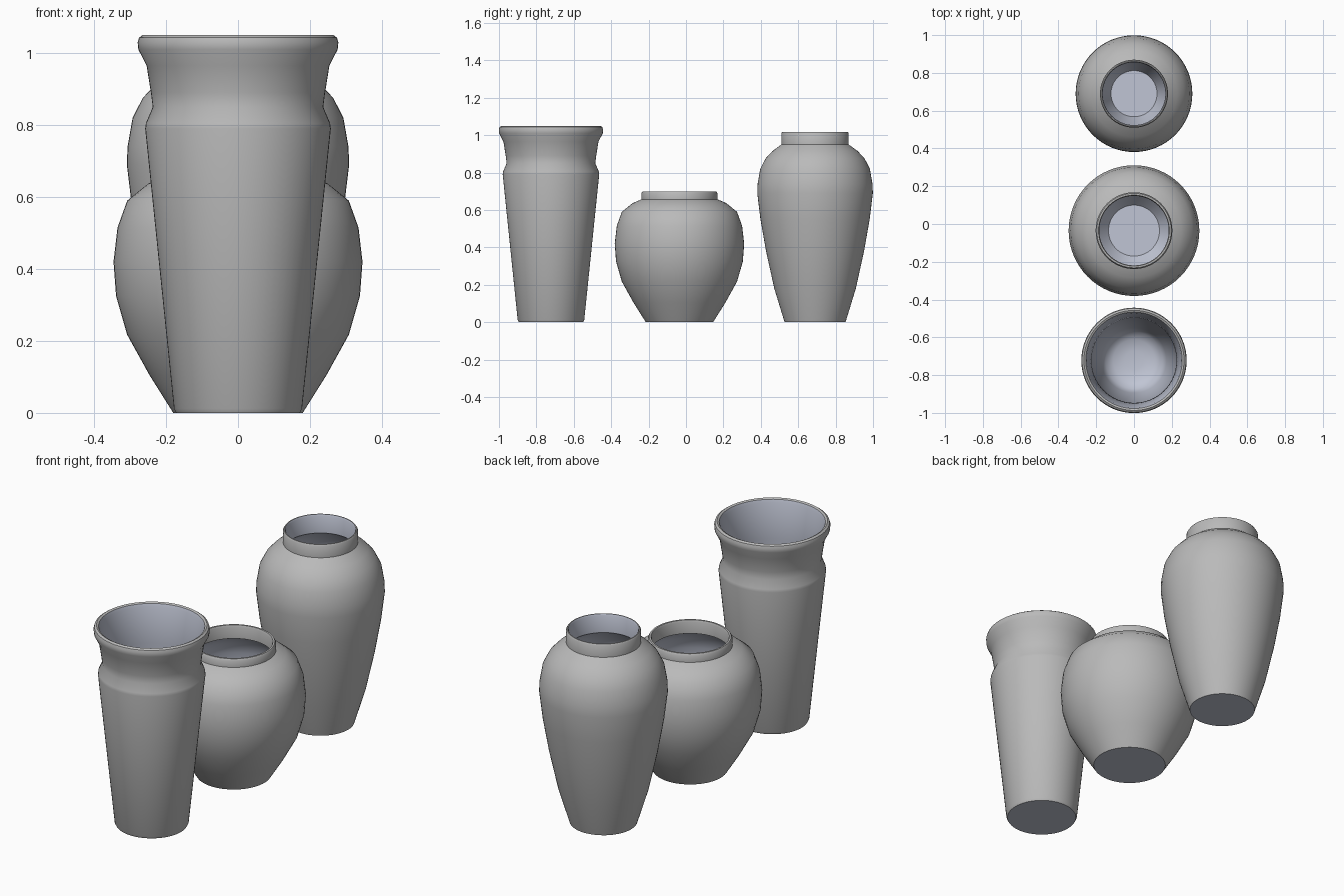
import bpy, bmesh, math


def material(name, rgb):
    m = bpy.data.materials.new(name)
    m.diffuse_color = (*rgb, 1)
    return m


CLAY = material("grey_clay", (0.49, 0.49, 0.49))
GLAZE = material("pale_blue_glaze", (0.53, 0.56, 0.66))
SEGMENTS = 64


def lathe(name, outer, inner, y, grey_inner=0, angle=35):
    """Spin outer wall (bottom to top) and inner wall (top to floor) into a vessel."""
    profile = outer + inner
    bm = bmesh.new()
    rings = []
    for r, z in profile:
        rings.append([bm.verts.new((r * math.cos(2 * math.pi * i / SEGMENTS),
                                    r * math.sin(2 * math.pi * i / SEGMENTS), z))
                      for i in range(SEGMENTS)])
    for k in range(len(rings) - 1):
        a, b = rings[k], rings[k + 1]
        for i in range(SEGMENTS):
            j = (i + 1) % SEGMENTS
            f = bm.faces.new((a[i], a[j], b[j], b[i]))
            # glaze starts after the rim and any bare inner neck
            f.material_index = int(k >= len(outer) + grey_inner)
    # underside and inner floor
    bm.faces.new(rings[0][::-1]).material_index = 1
    bm.faces.new(rings[-1]).material_index = 1
    me = bpy.data.meshes.new(name)
    bm.to_mesh(me)
    bm.free()
    me.materials.append(CLAY)
    me.materials.append(GLAZE)
    ob = bpy.data.objects.new(name, me)
    ob.location.y = y
    bpy.context.collection.objects.link(ob)
    bpy.ops.object.select_all(action='DESELECT')
    ob.select_set(True)
    bpy.context.view_layer.objects.active = ob
    bpy.ops.object.shade_smooth_by_angle(angle=math.radians(angle))
    return ob


# Tall tapered vase with a flared lip
lathe("flared_vase",
      [(0.172, 0), (0.178, 0.012), (0.258, 0.79), (0.256, 0.805), (0.237, 0.85),
       (0.242, 0.89), (0.254, 0.965), (0.277, 1.01), (0.279, 1.03), (0.275, 1.043),
       (0.265, 1.05)],
      [(0.255, 1.045), (0.25, 1.03), (0.24, 0.965), (0.225, 0.85), (0.238, 0.79),
       (0.172, 0.10), (0.15, 0.05), (0.11, 0.025), (0.05, 0.015)], -0.722)

# Squat round pot
lathe("round_pot",
      [(0.18, 0), (0.246, 0.105), (0.308, 0.217), (0.339, 0.325), (0.346, 0.42),
       (0.335, 0.515), (0.308, 0.59), (0.25, 0.637), (0.203, 0.657), (0.203, 0.69),
       (0.197, 0.70)],
      [(0.188, 0.70), (0.184, 0.69), (0.184, 0.63), (0.235, 0.605), (0.28, 0.56),
       (0.303, 0.50), (0.312, 0.42), (0.306, 0.335), (0.275, 0.235), (0.215, 0.13),
       (0.135, 0.03)], -0.035, grey_inner=2)

# Tall shouldered jar
lathe("shouldered_jar",
      [(0.163, 0), (0.218, 0.18), (0.262, 0.38), (0.292, 0.55), (0.309, 0.69),
       (0.307, 0.74), (0.293, 0.82), (0.265, 0.875), (0.228, 0.915), (0.18, 0.95),
       (0.18, 1.01), (0.175, 1.018)],
      [(0.17, 1.018), (0.166, 1.01), (0.166, 0.92), (0.20, 0.895), (0.24, 0.85),
       (0.262, 0.80), (0.274, 0.70), (0.257, 0.55), (0.228, 0.385), (0.183, 0.19),
       (0.122, 0.03)], 0.69)
